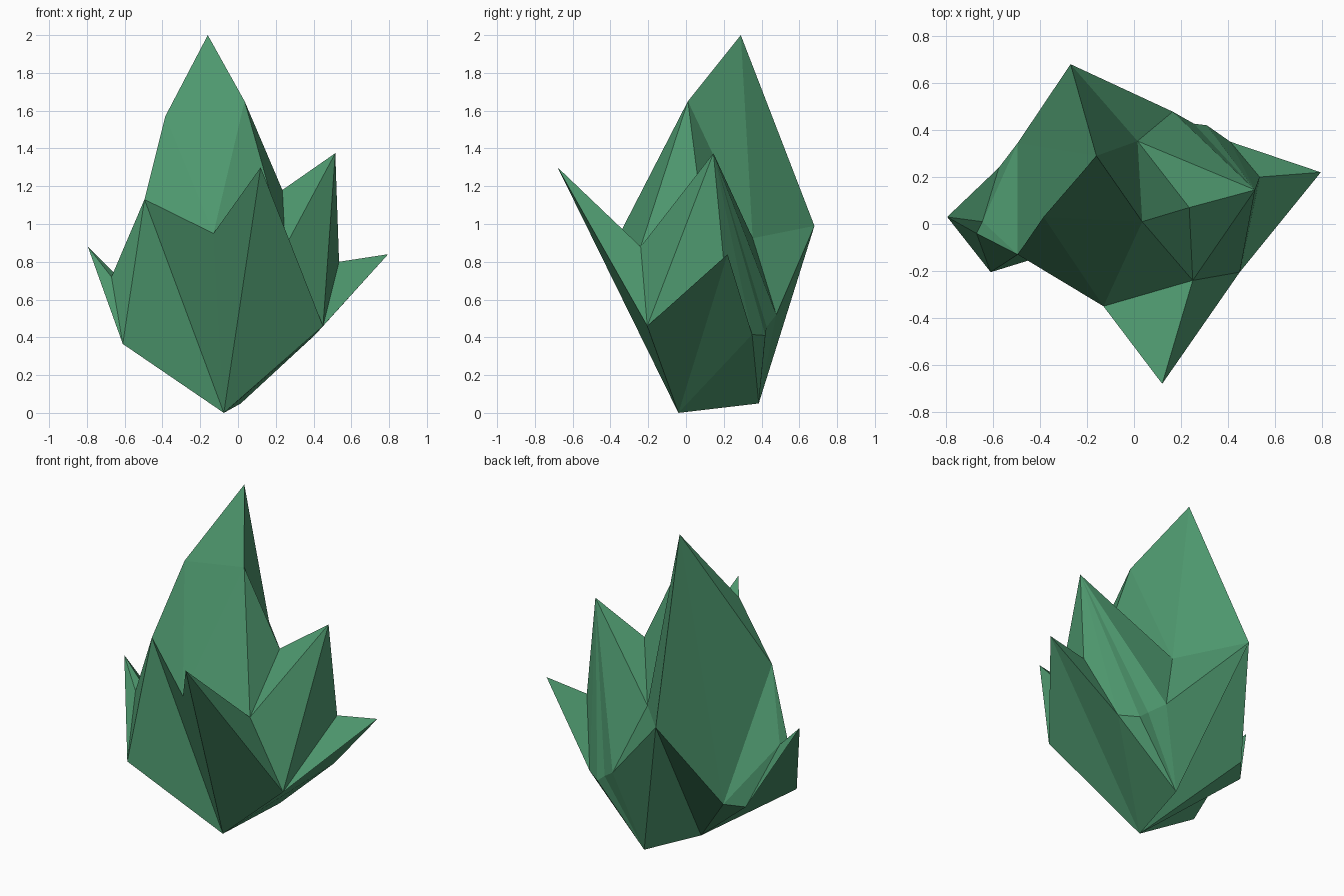
import bpy
import bmesh

cube = bpy.data.objects.get("Cube")
if cube:
    bpy.data.objects.remove(cube, do_unlink=True)

# Leaf tips, the notches between leaves, and the points of the underside
points = {
    "root": (-.075, -.04, 0), "back_foot": (.015, .385, .05),
    # tall centre leaf
    "crown": (-.16, .29, 2), "crown_right": (.035, .01, 1.65),
    "crown_left": (-.385, .03, 1.57), "shoulder": (-.495, -.13, 1.13),
    # front leaf
    "front_tip": (.12, -.68, 1.3), "front_notch": (-.13, -.35, .95),
    "front_fold": (.25, -.24, .88),
    # upright side leaf
    "side_tip": (.515, .145, 1.375), "side_notch": (.235, .07, 1.18),
    "side_base": (.45, -.205, .46),
    # low side leaf
    "low_tip": (.795, .22, .84), "low_notch": (.535, .2, .8),
    "low_heel": (.41, .35, .415), "heel_mid": (.31, .42, .41),
    "heel_fold": (.255, .427, .455),
    # back leaf
    "back_tip": (-.27, .68, .99), "back_notch": (.015, .353, .925),
    "back_fold": (.165, .478, .52),
    # outer leaf
    "outer_tip": (-.795, .03, .88), "outer_notch": (-.67, -.04, .72),
    "outer_base": (-.61, -.205, .365), "outer_fold": (-.645, .01, .73),
    "outer_heel": (-.575, .24, .415), "outer_back": (-.495, .345, .45),
}

# Each fan joins a hub to the consecutive points of its rim
fans = [
    ("root", "back_foot low_heel low_tip side_base front_tip front_notch shoulder "
             "outer_base outer_tip outer_heel outer_back back_tip back_foot"),
    ("crown", "crown_right back_notch back_tip outer_back shoulder crown_left crown_right"),
    ("side_tip", "front_fold side_base low_notch low_heel heel_mid heel_fold "
                 "back_fold back_notch side_notch front_fold"),
    ("back_foot", "back_tip back_fold heel_fold heel_mid low_heel"),
    ("low_tip", "side_base low_notch low_heel"),
    ("front_fold", "side_base front_tip front_notch crown_right side_notch"),
    ("back_notch", "back_tip back_fold"),
    ("back_notch", "crown_right side_notch"),
    ("crown_left", "shoulder front_notch crown_right"),
    ("outer_notch", "shoulder outer_fold outer_tip outer_base shoulder"),
    ("outer_fold", "outer_tip outer_heel outer_back shoulder"),
]

# Leaf clump as one closed faceted shell
bm = bmesh.new()
verts = {name: bm.verts.new(co) for name, co in points.items()}
for hub, rim in fans:
    rim = rim.split()
    for a, b in zip(rim, rim[1:]):
        bm.faces.new((verts[hub], verts[a], verts[b]))
bmesh.ops.recalc_face_normals(bm, faces=bm.faces)
if bm.calc_volume(signed=True) < 0:
    bmesh.ops.reverse_faces(bm, faces=bm.faces)
mesh = bpy.data.meshes.new("leaf_clump")
bm.to_mesh(mesh)
bm.free()

# Leaf colour
green = bpy.data.materials.new("leaf_green")
green.use_nodes = True
colour = (.075, .31, .155, 1)
green.diffuse_color = colour
bsdf = next(n for n in green.node_tree.nodes if n.type == "BSDF_PRINCIPLED")
bsdf.inputs["Base Color"].default_value = colour
mesh.materials.append(green)

clump = bpy.data.objects.new("leaf_clump", mesh)
bpy.context.scene.collection.objects.link(clump)
